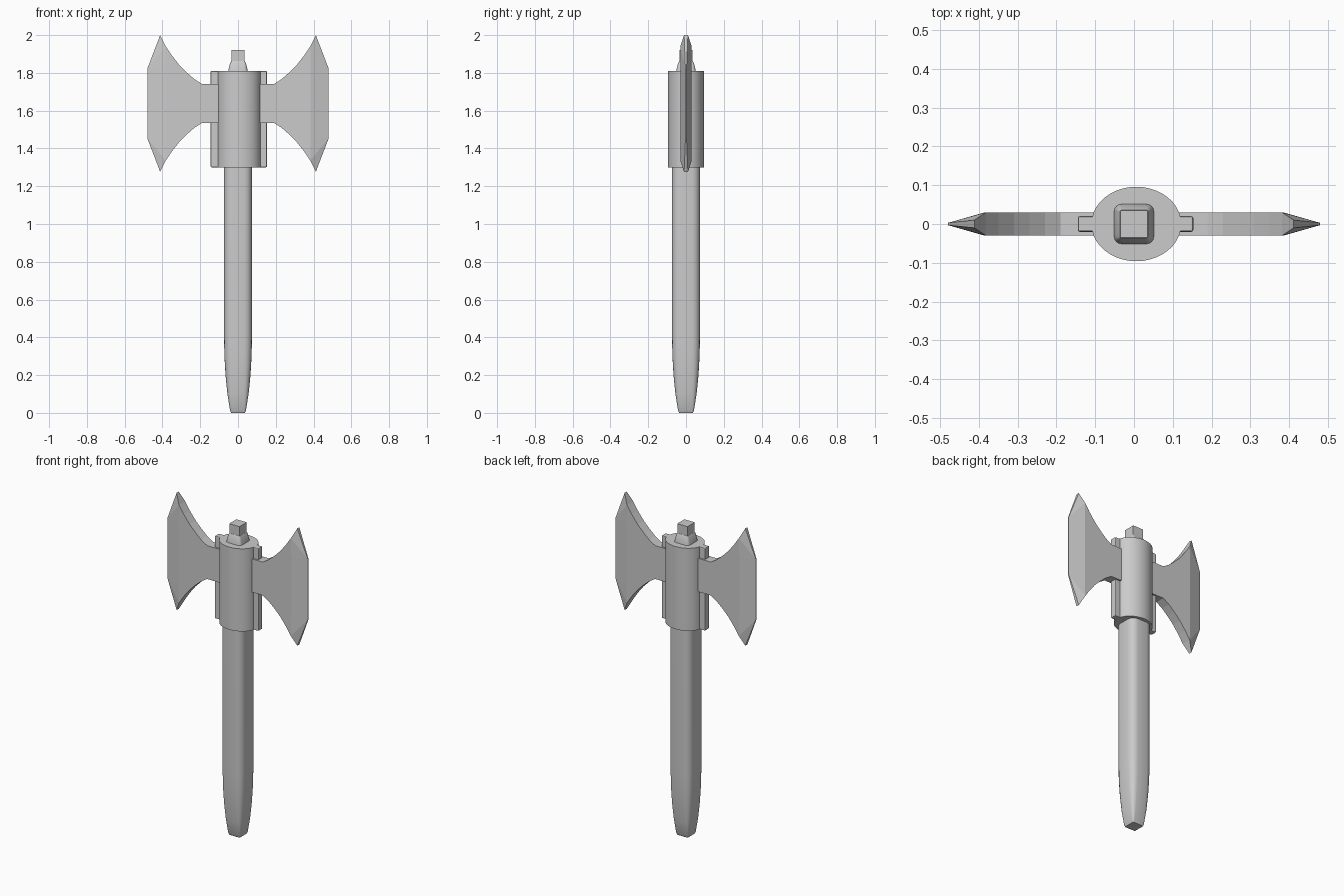
import bpy
import bmesh
from math import cos, sin, pi

if "Cube" in bpy.data.objects:
    bpy.data.objects.remove(bpy.data.objects["Cube"], do_unlink=True)

grey = bpy.data.materials.new("plain grey")
grey.use_nodes = True
GREY = (0.6, 0.6, 0.6, 1)
grey.diffuse_color = GREY
grey.node_tree.nodes["Principled BSDF"].inputs["Base Color"].default_value = GREY


def finish(name, bm, smooth_angle=None):
    bmesh.ops.recalc_face_normals(bm, faces=bm.faces)
    mesh = bpy.data.meshes.new(name)
    bm.to_mesh(mesh)
    bm.free()
    mesh.materials.append(grey)
    obj = bpy.data.objects.new(name, mesh)
    bpy.context.collection.objects.link(obj)
    if smooth_angle:
        bpy.ops.object.select_all(action="DESELECT")
        obj.select_set(True)
        bpy.context.view_layer.objects.active = obj
        bpy.ops.object.shade_smooth_by_angle(angle=smooth_angle)
    return obj


def loft(name, rings, smooth_angle=None):
    """Skin a stack of equal-length point rings and close both ends."""
    bm = bmesh.new()
    loops = [[bm.verts.new(p) for p in ring] for ring in rings]
    for low, high in zip(loops, loops[1:]):
        for i in range(len(low)):
            j = (i + 1) % len(low)
            bm.faces.new((low[i], low[j], high[j], high[i]))
    bm.faces.new(loops[0])
    bm.faces.new(loops[-1])
    return finish(name, bm, smooth_angle)


def rounded_square(z, half, segments=4):
    """Square ring whose corner radius grows with its width."""
    flat = min(0.032, half - 0.002)
    r = half - flat
    ring = []
    for corner in range(4):
        a = corner * pi / 2
        cx = flat if corner in (0, 3) else -flat
        cy = flat if corner < 2 else -flat
        for k in range(segments + 1):
            t = a + k * pi / 2 / segments
            ring.append((cx + r * cos(t), cy + r * sin(t), z))
    return ring


def ellipse(z, rx, ry, n=40):
    return [(0.006 + rx * cos(2 * pi * i / n), ry * sin(2 * pi * i / n), z) for i in range(n)]


# Handle, tapering towards the foot
handle_profile = [(0, 0.036), (0.012, 0.042), (0.1, 0.056), (0.2, 0.066),
                  (0.3, 0.072), (0.4, 0.074), (1.4, 0.074)]
loft("handle", [rounded_square(z, h) for z, h in handle_profile], pi / 6)

# Sleeve around the handle
loft("sleeve", [ellipse(z, 0.116, 0.096) for z in (1.3, 1.81)], pi / 6)

# Collar and square peg on top
collar_profile = [(1.79, 0.054), (1.82, 0.05), (1.85, 0.042), (1.862, 0.036)]
loft("collar", [rounded_square(z, h) for z, h in collar_profile], pi / 6)
P = 0.035
loft("top_peg", [[(-P, -P, z), (P, -P, z), (P, P, z), (-P, P, z)] for z in (1.84, 1.92)])

# Flat ribs on both sides of the sleeve
for name, x0, x1 in (("left_rib", 0.08, 0.153), ("right_rib", -0.145, -0.08)):
    corners = [(x0, -0.02), (x1, -0.02), (x1, 0.02), (x0, 0.02)]
    rib = loft(name, [[(x, y, z) for x, y in corners] for z in (1.3, 1.81)])
    bevel = rib.modifiers.new("soft edges", "BEVEL")
    bevel.width = 0.005
    bevel.segments = 2

# Double blade: one half is built and mirrored
MID, T = 1.638, 0.03
upper = [(0.08, 0.103), (0.19, 0.103), (0.23, 0.128), (0.27, 0.163),
         (0.31, 0.203), (0.35, 0.254), (0.382, 0.302)]
bm = bmesh.new()


def pair(x, z, thick):
    """Front and back vertex at one outline point."""
    return [bm.verts.new((x, s * thick, MID + z)) for s in (-1, 1)]


rim = {}
for s in (1, -1):
    rim[s] = [pair(x, s * z, T) for x, z in upper]
    rim[s] += [pair(0.412, s * 0.362, 0.01), pair(0.48, s * 0.185, 0.003)]
ridge = {s: pair(0.385, s * 0.185, T) for s in (1, -1)}
for side in (0, 1):
    plate = [p[side] for p in rim[1][:-2]] + [ridge[1][side], ridge[-1][side]]
    plate += [p[side] for p in reversed(rim[-1][:-2])]
    bm.faces.new(plate)
    for s in (1, -1):
        shoulder, tip, edge = (p[side] for p in rim[s][-3:])
        bm.faces.new((shoulder, tip, edge))
        bm.faces.new((shoulder, edge, ridge[s][side]))
    bm.faces.new((ridge[1][side], rim[1][-1][side], rim[-1][-1][side], ridge[-1][side]))
outline = rim[1] + rim[-1][::-1]
for a, b in zip(outline, outline[1:] + outline[:1]):
    bm.faces.new((a[0], b[0], b[1], a[1]))
blades = finish("blades", bm)
blades.modifiers.new("mirror", "MIRROR")
